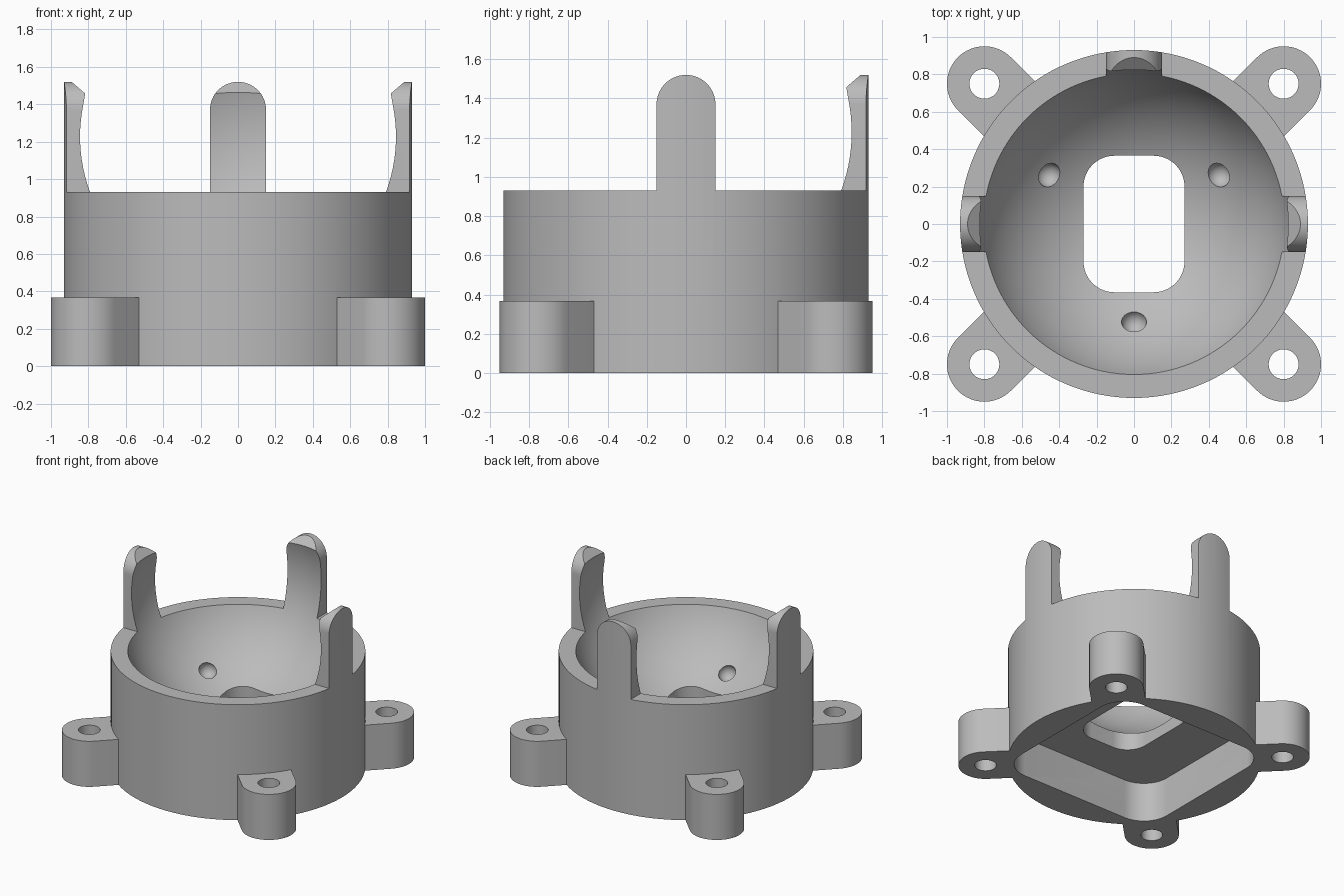
import bpy, bmesh, math
from mathutils import Matrix, Vector

default = bpy.data.objects.get("Cube")
if default:
    bpy.data.objects.remove(default, do_unlink=True)

RADIUS, RIM = 0.93, 0.93
BALL, BALL_R = Vector((0, 0, 1.227)), 0.858
SEGS = 128

grey = bpy.data.materials.new("light_grey")
grey.use_nodes = True
grey.diffuse_color = (0.5, 0.5, 0.5, 1)
grey.node_tree.nodes["Principled BSDF"].inputs["Base Color"].default_value = (0.5, 0.5, 0.5, 1)


def finish(name, bm):
    bmesh.ops.recalc_face_normals(bm, faces=bm.faces)
    mesh = bpy.data.meshes.new(name)
    bm.to_mesh(mesh)
    bm.free()
    mesh.materials.append(grey)
    obj = bpy.data.objects.new(name, mesh)
    bpy.context.collection.objects.link(obj)
    return obj


def prism_bm(points, z0, z1, matrix=Matrix()):
    bm = bmesh.new()
    face = bm.faces.new([bm.verts.new((x, y, z0)) for x, y in points])
    top = bmesh.ops.extrude_face_region(bm, geom=[face])["geom"]
    moved = [v for v in top if isinstance(v, bmesh.types.BMVert)]
    bmesh.ops.translate(bm, verts=moved, vec=(0, 0, z1 - z0))
    bm.transform(matrix)
    return bm


def prism(name, points, z0, z1, matrix=Matrix()):
    return finish(name, prism_bm(points, z0, z1, matrix))


def arc(cx, cy, r, start, end, steps):
    angles = [start + (end - start) * i / steps for i in range(steps + 1)]
    return [(cx + r * math.cos(a), cy + r * math.sin(a)) for a in angles]


def circle(r, steps=SEGS):
    return arc(0, 0, r, 0, math.tau, steps)[:-1]


def tongue(r, base, tip):
    # Strip with a half-round end pointing along +y
    return [(r, base)] + arc(0, tip, r, 0, math.pi, 32) + [(-r, base)]


def rounded_rect(hx, hy, r):
    points = []
    for i, (sx, sy) in enumerate(((1, 1), (-1, 1), (-1, -1), (1, -1))):
        start = i * math.pi / 2
        points += arc(sx * (hx - r), sy * (hy - r), r, start, start + math.pi / 2, 14)
    return points


def sphere(name, r, centre, segs):
    bm = bmesh.new()
    bmesh.ops.create_uvsphere(bm, u_segments=segs, v_segments=segs // 2, radius=r)
    bm.transform(Matrix.Translation(centre))
    return finish(name, bm)


def combine(target, tool, operation):
    mod = target.modifiers.new("combine", 'BOOLEAN')
    mod.operation, mod.object, mod.solver = operation, tool, 'EXACT'
    bpy.context.view_layer.objects.active = target
    bpy.ops.object.modifier_apply(modifier=mod.name)
    bpy.data.objects.remove(tool, do_unlink=True)


# Envelope: rim-height disc plus three upright fingers
envelope = prism("envelope", circle(1.2, 64), -0.1, RIM)
upright = Matrix(((0, 0, 1, 0), (1, 0, 0, 0), (0, 1, 0, 0), (0, 0, 0, 1)))
for angle in (0, 90, 180):
    bm = prism_bm(tongue(0.15, 0.7, 1.37), 0.6, 1.1, upright)
    # Sloped lead-in at the inner tip of the finger
    bmesh.ops.bisect_plane(bm, geom=bm.verts[:] + bm.edges[:] + bm.faces[:],
                           plane_co=(0.82, 0, 1.46), plane_no=(-0.06, 0, 0.07),
                           clear_outer=True)
    bmesh.ops.holes_fill(bm, edges=[e for e in bm.edges if e.is_boundary])
    bm.transform(Matrix.Rotation(math.radians(angle), 4, 'Z'))
    combine(envelope, finish("finger", bm), 'UNION')

# Round cup trimmed to the envelope
body = prism("ball_holder_body", circle(RADIUS), 0, 1.7)
combine(body, envelope, 'INTERSECT')

# Four mounting ears with screw holes
for sx in (-1, 1):
    for sy in (-1, 1):
        place = Matrix.Translation((sx * 0.8, sy * 0.75, 0))
        turn = Matrix.Rotation(math.atan2(sy, sx) - math.pi / 2, 4, 'Z')
        combine(body, prism("ear", tongue(0.2, -0.4, 0), 0, 0.367, place @ turn), 'UNION')
        combine(body, prism("screw_hole", circle(0.08, 40), -0.1, 0.6, place), 'DIFFERENCE')

# Ball socket, underside pocket and central opening
combine(body, sphere("socket", BALL_R, BALL, SEGS), 'DIFFERENCE')
combine(body, prism("pocket", rounded_rect(0.7, 0.68, 0.22), -0.1, 0.32), 'DIFFERENCE')
combine(body, prism("opening", rounded_rect(0.27, 0.365, 0.165), 0.1, 0.8), 'DIFFERENCE')

# Three bearing dimples in the socket wall
for angle in (30, 150, 270):
    a = math.radians(angle)
    spot = Vector((0.525 * math.cos(a), 0.525 * math.sin(a), -0.679))
    combine(body, sphere("dimple", 0.067, BALL + spot, 32), 'DIFFERENCE')

# Smooth curved walls, crisp edges
bpy.ops.object.select_all(action='DESELECT')
body.select_set(True)
bpy.context.view_layer.objects.active = body
bpy.ops.object.shade_smooth_by_angle(angle=math.radians(30))
